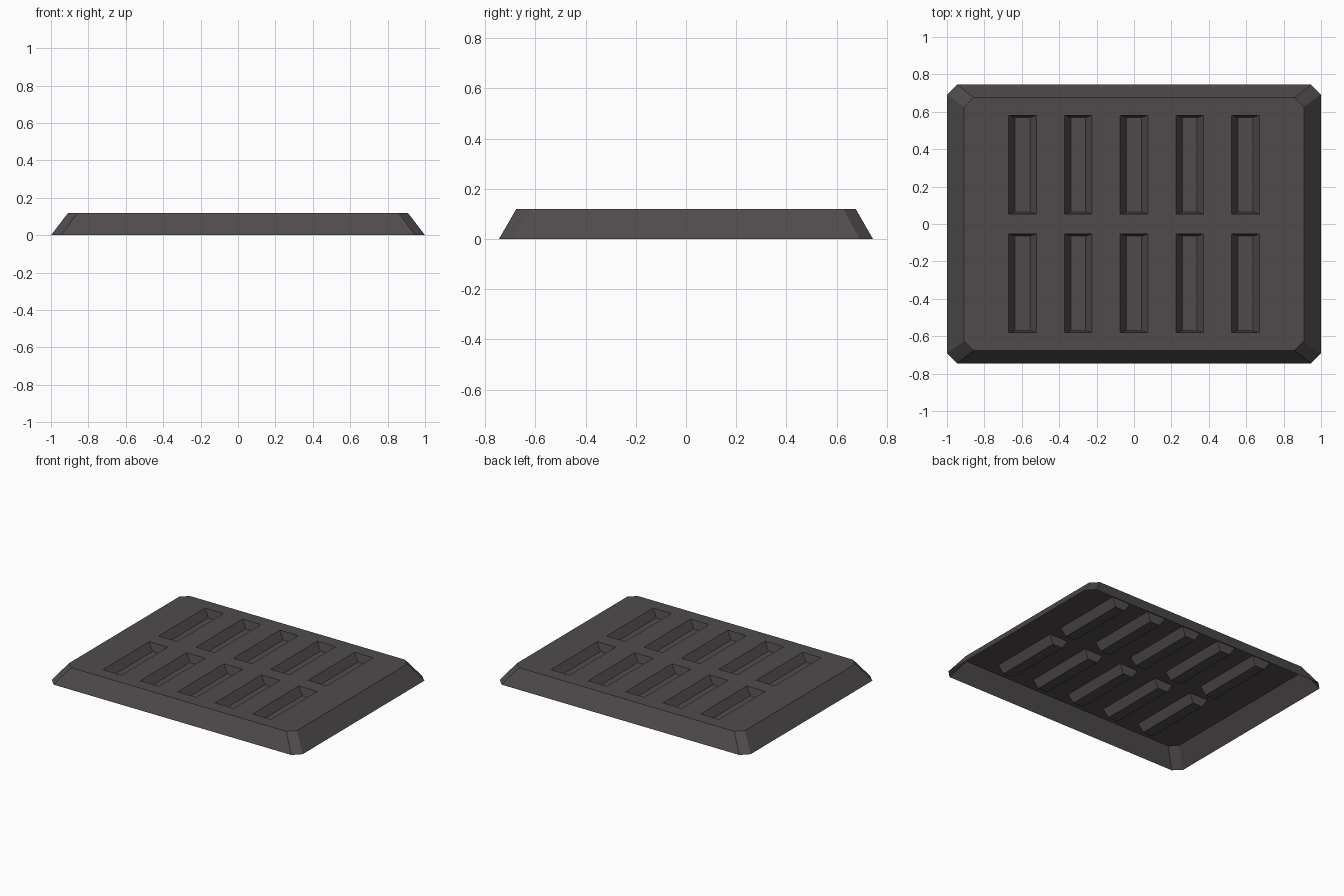
import bpy
import bmesh
from mathutils import Vector

if "Cube" in bpy.data.objects:
    bpy.data.objects.remove(bpy.data.objects["Cube"], do_unlink=True)

HEIGHT = 0.12
SLOT_X = [i * 0.298 for i in range(-2, 3)]   # slot centres across
SLOT_Y = [-0.317, 0.317]                     # slot centres front and back
HALF_W, HALF_L = 0.074, 0.264                # slot opening
FLOOR_W, FLOOR_L = 0.039, 0.252              # slot floor
DEPTH = 0.057


def material(name, color):
    mat = bpy.data.materials.new(name)
    mat.use_nodes = True
    mat.diffuse_color = color
    mat.node_tree.nodes["Principled BSDF"].inputs["Base Color"].default_value = color
    return mat


def octagon(bm, hx, hy, cut, z):
    """Rectangle outline with clipped corners, counter-clockwise."""
    quarter = [(hx, hy - cut), (hx - cut, hy)]
    pts = quarter + [(-x, y) for x, y in reversed(quarter)]
    pts += [(-x, -y) for x, y in pts]
    return [bm.verts.new((x, y, z)) for x, y in pts]


bm = bmesh.new()

# Sloping skirt, open underneath, closed by the top plate
low = octagon(bm, 1.0, 0.745, 0.053, 0)
high = octagon(bm, 0.908, 0.676, 0.05, HEIGHT)
for i in range(len(low)):
    j = (i + 1) % len(low)
    bm.faces.new((low[i], low[j], high[j], high[i]))
bm.faces.new(high)
bm.normal_update()

# Score the top plate along the slot edges
cuts = [(Vector((x + s * HALF_W, 0, 0)), Vector((1, 0, 0))) for x in SLOT_X for s in (-1, 1)]
cuts += [(Vector((0, y + s * HALF_L, 0)), Vector((0, 1, 0))) for y in SLOT_Y for s in (-1, 1)]
for point, normal in cuts:
    plate = [f for f in bm.faces if f.normal.z > 0.99]
    edges = {e for f in plate for e in f.edges}
    verts = {v for f in plate for v in f.verts}
    bmesh.ops.bisect_plane(bm, geom=plate + list(edges) + list(verts),
                           plane_co=point, plane_no=normal)
    bm.normal_update()

# Press each slot down into a tapered pocket
for x in SLOT_X:
    for y in SLOT_Y:
        centre = Vector((x, y, HEIGHT))
        cell = min((f for f in bm.faces if f.normal.z > 0.99),
                   key=lambda f: (f.calc_center_median() - centre).length)
        result = bmesh.ops.extrude_discrete_faces(bm, faces=[cell])["faces"][0]
        for v in result.verts:
            v.co.x = x + (FLOOR_W if v.co.x > x else -FLOOR_W)
            v.co.y = y + (FLOOR_L if v.co.y > y else -FLOOR_L)
            v.co.z = HEIGHT - DEPTH
bmesh.ops.remove_doubles(bm, verts=bm.verts, dist=0.0001)
bm.normal_update()

mesh = bpy.data.meshes.new("slotted_cover")
bm.to_mesh(mesh)
bm.free()
mesh.materials.append(material("dark_warm_grey", (0.080, 0.071, 0.075, 1)))
cover = bpy.data.objects.new("slotted_cover", mesh)
bpy.context.collection.objects.link(cover)
